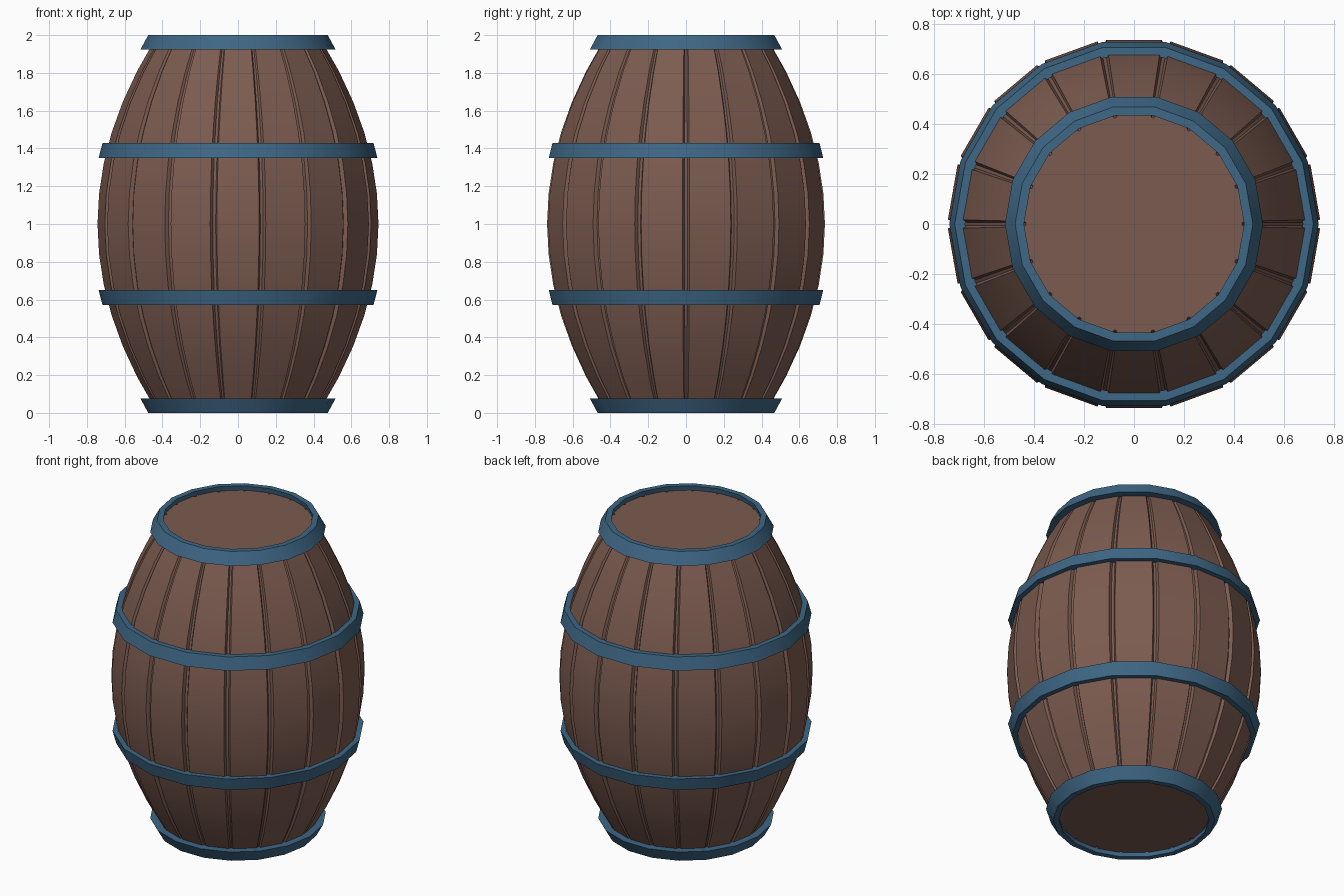
import bpy, bmesh
from math import radians, cos, sin

if "Cube" in bpy.data.objects:
    bpy.data.objects.remove(bpy.data.objects["Cube"])

SIDES = 18
STEP = 360 / SIDES


def material(name, color):
    m = bpy.data.materials.new(name)
    m.diffuse_color = (*color, 1)
    m.use_nodes = True
    m.node_tree.nodes["Principled BSDF"].inputs["Base Color"].default_value = m.diffuse_color
    return m


wood = material("wood", (0.20, 0.105, 0.08))
metal = material("blue_metal", (0.048, 0.135, 0.235))


def bulge(z):
    """Barrel radius at height z."""
    return 0.744 - 0.32 * (z - 1) ** 2


def loft(name, rings, mat, closed):
    """Bridge rings of points; cap the ends unless the rings form a closed loop."""
    bm = bmesh.new()
    vs = [[bm.verts.new(p) for p in ring] for ring in rings]
    n = len(vs[0])
    for i in range(len(vs) if closed else len(vs) - 1):
        a, b = vs[i], vs[(i + 1) % len(vs)]
        for j in range(n):
            k = (j + 1) % n
            bm.faces.new((a[j], a[k], b[k], b[j]))
    if not closed:
        bm.faces.new(vs[0])
        bm.faces.new(vs[-1])
    bmesh.ops.recalc_face_normals(bm, faces=bm.faces)
    mesh = bpy.data.meshes.new(name)
    bm.to_mesh(mesh)
    bm.free()
    mesh.materials.append(mat)
    obj = bpy.data.objects.new(name, mesh)
    bpy.context.collection.objects.link(obj)
    bpy.ops.object.select_all(action='DESELECT')
    obj.select_set(True)
    bpy.context.view_layer.objects.active = obj
    bpy.ops.object.shade_smooth_by_angle(angle=radians(30))
    return obj


def stave_ring(z):
    """Cross-section: flat staves separated by narrow grooves."""
    r = bulge(z)
    pts = []
    for i in range(SIDES):
        for off, scale in ((-1.4, 1), (-0.6, 0.973), (0.6, 0.973), (1.4, 1)):
            a = radians(i * STEP + off)
            pts.append((r * scale * cos(a), r * scale * sin(a), z))
    return pts


def hoop(name, profile):
    """Revolve a closed (radius, z) profile in 18 sides."""
    rings = [[(r * cos(radians(i * STEP)), r * sin(radians(i * STEP)), z)
              for i in range(SIDES)] for r, z in profile]
    return loft(name, rings, metal, True)


# Bulging stave body with slightly recessed flat lids
LOW, HIGH, SEGS = 0.03, 1.97, 12
loft("barrel_staves",
     [stave_ring(LOW + (HIGH - LOW) * i / SEGS) for i in range(SEGS + 1)], wood, False)

# Hoops, mirrored about mid height
end_profile = [(0.44, 2.0), (0.475, 2.0), (0.516, 1.925), (0.455, 1.925)]
mid_profile = [(0.675, 1.43), (0.717, 1.43), (0.738, 1.35), (0.69, 1.35)]
for part, prof in (("end_hoop", end_profile), ("middle_hoop", mid_profile)):
    hoop("upper_" + part, prof)
    hoop("lower_" + part, [(r, 2 - z) for r, z in prof])
